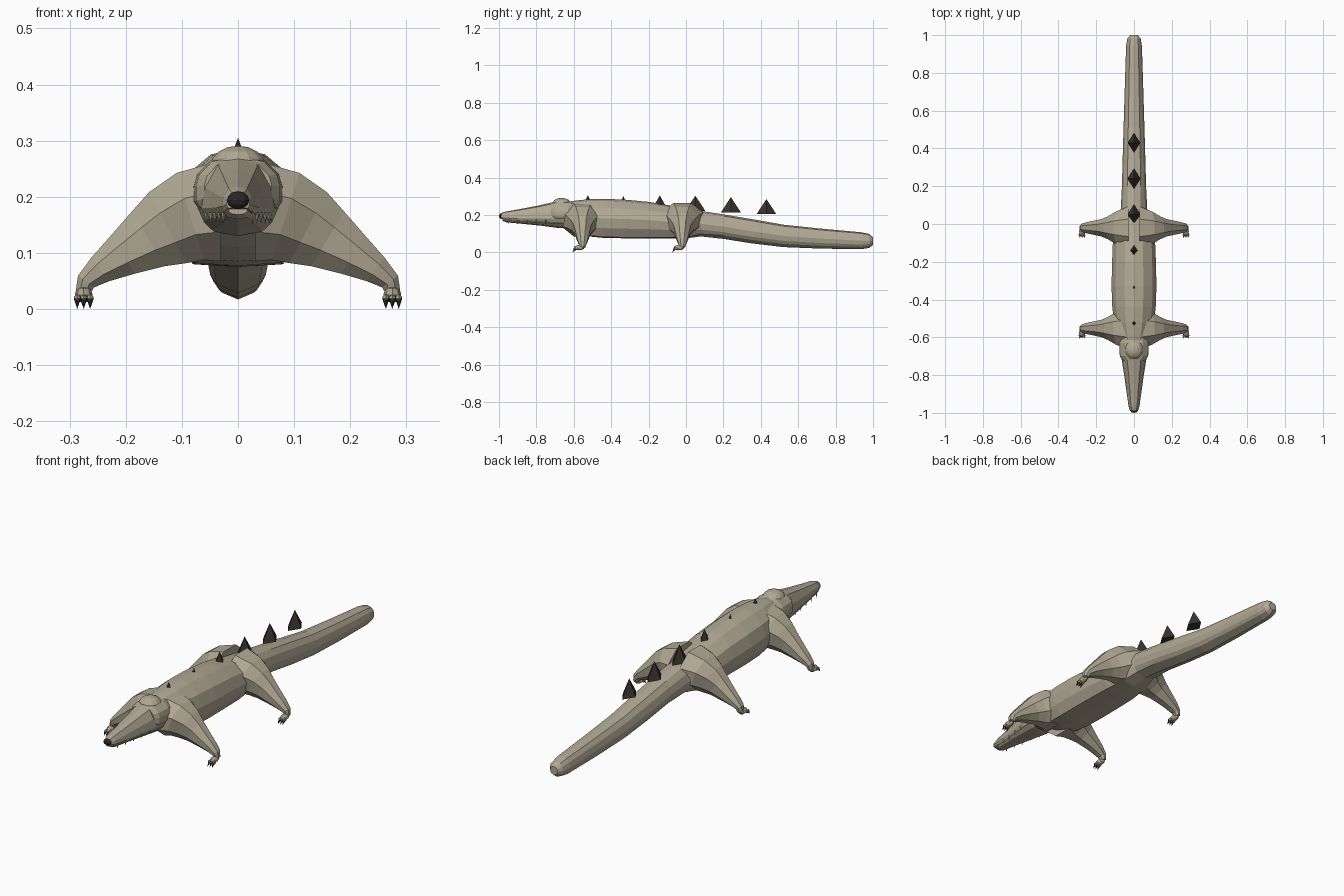
import bpy, bmesh, math
from mathutils import Vector

if "Cube" in bpy.data.objects:
    bpy.data.objects.remove(bpy.data.objects["Cube"])


def material(name, rgb):
    m = bpy.data.materials.new(name)
    m.diffuse_color = (*rgb, 1)
    m.use_nodes = True
    m.node_tree.nodes["Principled BSDF"].inputs["Base Color"].default_value = m.diffuse_color
    return m


HIDE = material("khaki hide", (0.44, 0.395, 0.295))
SPIKE = material("dark brown spike", (0.042, 0.033, 0.025))
BLACK = material("charcoal claw", (0.022, 0.020, 0.019))
TOOTH = material("pale tooth", (0.5, 0.46, 0.38))


def finish(name, bm, mat):
    bmesh.ops.recalc_face_normals(bm, faces=bm.faces)
    me = bpy.data.meshes.new(name)
    bm.to_mesh(me)
    bm.free()
    me.materials.append(mat)
    ob = bpy.data.objects.new(name, me)
    bpy.context.collection.objects.link(ob)
    return ob


def loft(name, rings, mat):
    """Skin a list of equal-length closed rings and cap both ends."""
    bm = bmesh.new()
    rows = [[bm.verts.new(p) for p in r] for r in rings]
    n = len(rows[0])
    for a, b in zip(rows, rows[1:]):
        for i in range(n):
            j = (i + 1) % n
            bm.faces.new((a[i], a[j], b[j], b[i]))
    bm.faces.new(rows[0])
    bm.faces.new(rows[-1])
    return finish(name, bm, mat)


def section(y, w, top, bot, half):
    """Mirrored cross-section across the spine; half runs from top to bottom."""
    c, r = (top + bot) / 2, (top - bot) / 2
    right = [(u * w, y, c + v * r) for u, v in half]
    return right + [(-x, y, z) for x, y, z in right[-2:0:-1]]


def cone(name, base, tip, r, sides, mat):
    base, tip = Vector(base), Vector(tip)
    d = tip - base
    bm = bmesh.new()
    bmesh.ops.create_cone(bm, cap_ends=True, segments=sides, radius1=r, radius2=0, depth=d.length)
    ob = finish(name, bm, mat)
    ob.location = (base + tip) / 2
    ob.rotation_euler = d.to_track_quat('Z', 'Y').to_euler()
    return ob


def ball(name, loc, size, mat, u=10, v=6):
    bm = bmesh.new()
    bmesh.ops.create_uvsphere(bm, u_segments=u, v_segments=v, radius=1)
    for p in bm.verts:
        p.co = Vector(loc) + Vector(a * b for a, b in zip(p.co, size))
    return finish(name, bm, mat)


# Torso flowing into the tail: y, half width, top, bottom, tail blend
TORSO = [(0, 1), (.42, .9), (.83, .52), (1, 0), (.92, -.5), (.68, -.95), (0, -1)]
TAIL = [(0, 1), (.55, .86), (.85, .5), (1, 0), (.9, -.45), (.7, -.72), (0, -1)]
spine = [(-.63, .07, .27, .135, 0), (-.59, .085, .277, .11, 0), (-.52, .105, .284, .085, 0),
         (-.44, .115, .286, .077, 0), (-.33, .119, .282, .075, 0), (-.2, .116, .27, .075, 0),
         (-.1, .112, .253, .075, 0), (0, .095, .236, .075, .2), (.08, .07, .221, .085, .6),
         (.2, .064, .203, .072, 1), (.35, .06, .178, .048, 1), (.52, .055, .148, .028, 1),
         (.72, .049, .127, .02, 1), (.94, .042, .107, .017, 1), (.98, .036, .098, .024, 1),
         (1, .02, .08, .04, 1)]
rings = []
for y, w, top, bot, t in spine:
    half = [(a + (c - a) * t, b + (d - b) * t) for (a, b), (c, d) in zip(TORSO, TAIL)]
    rings.append(section(y, w, top, bot, half))
loft("body_and_tail", rings, HIDE)

# Skull and upper snout
SNOUT = [(0, 1), (.55, .85), (.9, .1), (1, -.6), (.85, -1), (0, -1)]
loft("snout", [section(y, w, t, b, SNOUT) for y, w, t, b in [
    (-.64, .072, .275, .155), (-.72, .065, .266, .158), (-.8, .052, .248, .163),
    (-.9, .038, .229, .169), (-.965, .029, .218, .174), (-.988, .021, .21, .18)]], HIDE)

# Lower jaw
JAW = [(0, 1), (.9, 1), (1, .3), (.7, -.6), (0, -1)]
loft("lower_jaw", [section(y, w, t, b, JAW) for y, w, t, b in [
    (-.6, .06, .17, .13), (-.68, .062, .17, .13), (-.78, .05, .17, .143),
    (-.88, .036, .174, .153), (-.96, .025, .177, .16), (-.98, .017, .178, .168)]], HIDE)

# Brow block with a low dome on the crown
BROW = [(0, 1), (.6, .85), (.92, .45), (1, .1), (1, -.35), (.8, -.75), (0, -1)]
loft("brow", [section(y, w, t, b, BROW) for y, w, t, b in [
    (-.722, .06, .265, .165), (-.7, .075, .272, .155), (-.63, .079, .275, .15),
    (-.59, .068, .268, .15)]], HIDE)
ball("crown_dome", (0, -.665, .255), (.05, .053, .036), HIDE, 14, 8)

# Nose
ball("nose", (0, -.985, .194), (.021, .015, .016), BLACK)

for s in (-1, 1):
    side = "right" if s > 0 else "left"
    # Teeth along the lip
    for k in range(5):
        y = -.95 + k * .05
        x = s * (.026 + k * .0075)
        cone(f"{side}_tooth_{k}", (x, y, .172), (x, y, .15), .004, 4, TOOTH)
    # Sprawling legs: x, z, thickness, half depth along the body
    for part, cy in (("front", -.553), ("rear", -.02)):
        path = [(.03, .175, .092, .115), (.085, .165, .083, .088), (.125, .145, .073, .062),
                (.16, .125, .058, .047), (.205, .097, .041, .038), (.245, .071, .027, .03),
                (.271, .049, .018, .022), (.277, .028, .013, .016)]
        rings = []
        for i, (x, z, r, d) in enumerate(path):
            a, b = path[max(i - 1, 0)], path[min(i + 1, len(path) - 1)]
            t = Vector((b[0] - a[0], 0, b[1] - a[1])).normalized()
            if i == 0:
                t = Vector((1, 0, 0))
            n = Vector((-t.z, 0, t.x))
            ring = []
            for k in range(8):
                ang = math.tau * (k + .5) / 8
                p = Vector((x, cy, z)) + n * (r * 1.06 * math.cos(ang))
                p.y += d * 1.06 * math.sin(ang)
                ring.append((s * p.x, p.y, p.z))
            rings.append(ring)
        loft(f"{side}_{part}_leg", rings, HIDE)
        # Foot with three toes and claws
        ball(f"{side}_{part}_foot", (s * .275, cy - .018, .025), (.016, .028, .014), HIDE, 8, 6)
        for k in (-1, 0, 1):
            x = s * .275 + k * .0115
            ball(f"{side}_{part}_toe_{k + 1}", (x, cy - .036, .019), (.006, .014, .008), HIDE, 6, 4)
            cone(f"{side}_{part}_claw_{k + 1}", (x, cy - .038, .02), (x, cy - .054, .0),
                 .007, 6, BLACK)

# Row of diamond-based spikes on the back: y, base z, tip z, half width, half length
for i, (y, z, tip, w, d) in enumerate([
        (-.525, .262, .305, .017, .022), (-.335, .268, .302, .009, .013),
        (-.14, .253, .304, .02, .029), (.05, .222, .303, .034, .053),
        (.24, .214, .295, .034, .053), (.43, .204, .285, .034, .053)]):
    bm = bmesh.new()
    ring = [bm.verts.new((w * u, y + d * v, z)) for u, v in
            [(1, 0), (.42, .58), (0, 1), (-.42, .58), (-1, 0), (-.42, -.58), (0, -1), (.42, -.58)]]
    peak = bm.verts.new((0, y, tip))
    bm.faces.new(ring)
    for k in range(8):
        bm.faces.new((ring[k], ring[(k + 1) % 8], peak))
    finish(f"back_spike_{i}", bm, SPIKE)
